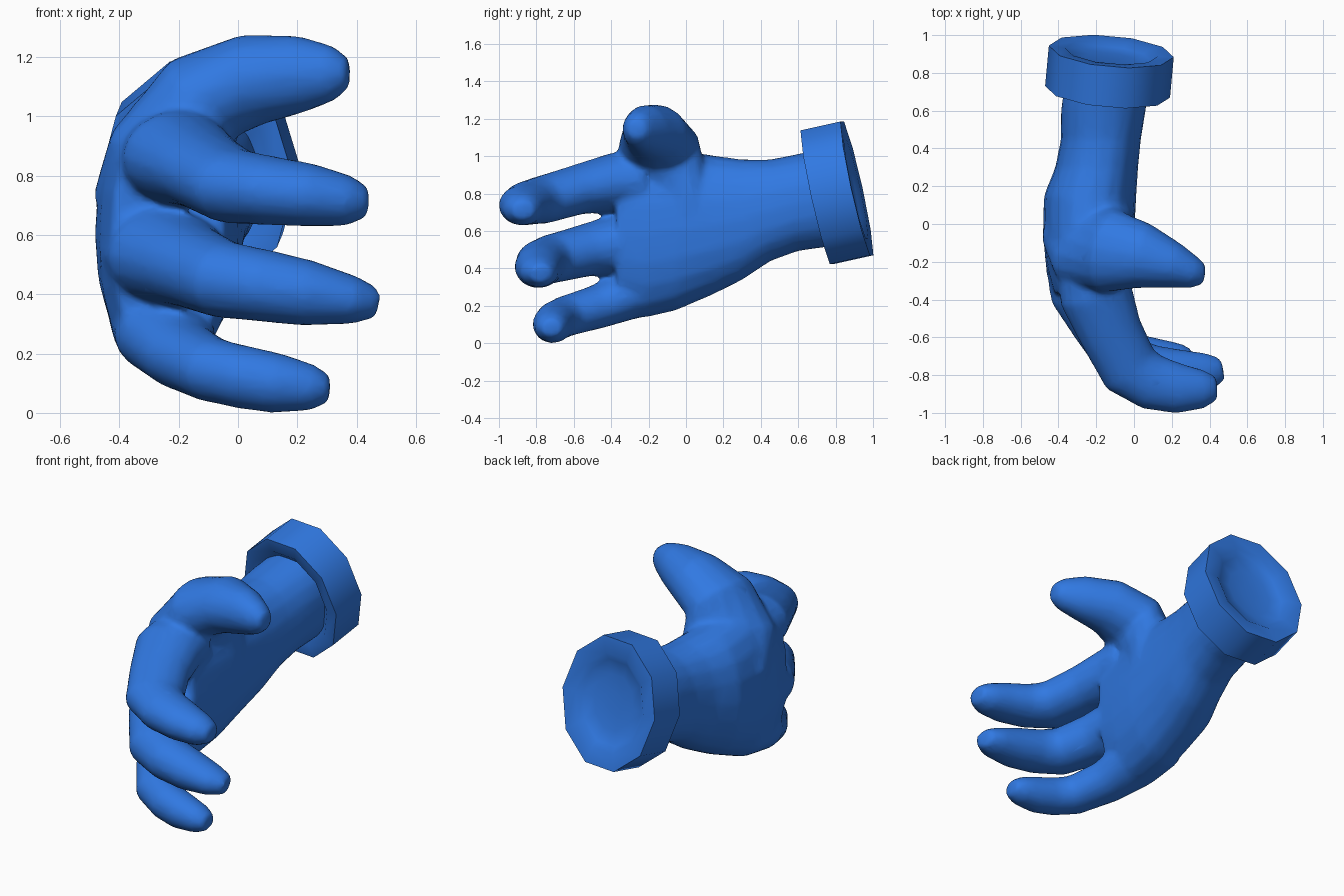
import bpy, bmesh, math
from mathutils import Vector

if "Cube" in bpy.data.objects:
    bpy.data.objects.remove(bpy.data.objects["Cube"])

blue = bpy.data.materials.new("blue")
blue.diffuse_color = (0.03, 0.19, 0.76, 1)
blue.use_nodes = True
blue.node_tree.nodes["Principled BSDF"].inputs["Base Color"].default_value = blue.diffuse_color


def power(v, e):
    return math.copysign(abs(v) ** e, v)


def ring(bm, c, u, v, ru, rv, n, e=1.0):
    out = []
    for i in range(n):
        a = 2 * math.pi * i / n
        out.append(bm.verts.new(c + u * ru * power(math.cos(a), e) + v * rv * power(math.sin(a), e)))
    return out


def loft(bm, rings):
    n = len(rings[0])
    faces = [bm.faces.new(rings[0]), bm.faces.new(rings[-1])]
    for a, b in zip(rings, rings[1:]):
        for i in range(n):
            j = (i + 1) % n
            faces.append(bm.faces.new((a[i], a[j], b[j], b[i])))
    bmesh.ops.recalc_face_normals(bm, faces=faces)


def digit(bm, stations):
    # stations: x, y, z, sideways radius, height radius
    pts = [Vector(s[:3]) for s in stations]
    rings = []
    for i, s in enumerate(stations):
        t = (pts[min(i + 1, len(pts) - 1)] - pts[max(i - 1, 0)]).normalized()
        v = (Vector((0, 0, 1)) - t * t.z).normalized()
        rings.append(ring(bm, pts[i], t.cross(v), v, s[3] * 1.03, s[4] * 1.03, 16))
    loft(bm, rings)


def make_object(name, bm):
    me = bpy.data.meshes.new(name)
    bm.to_mesh(me)
    bm.free()
    ob = bpy.data.objects.new(name, me)
    bpy.context.collection.objects.link(ob)
    me.materials.append(blue)
    return ob


def shade(ob, angle):
    bpy.ops.object.select_all(action='DESELECT')
    ob.select_set(True)
    bpy.context.view_layer.objects.active = ob
    bpy.ops.object.shade_smooth_by_angle(angle=math.radians(angle))


# Wrist and palm: y, min x, max x, min z, max z
bm = bmesh.new()
palm = [(0.78, -.36, .08, .52, 1.05), (0.60, -.385, .06, .495, 1.01),
        (0.45, -.385, .035, .44, .98), (0.30, -.415, .02, .34, .98),
        (0.15, -.475, .01, .265, 1.0), (-.05, -.48, .0, .18, 1.03),
        (-.22, -.465, -.02, .14, 1.03), (-.37, -.425, -.04, .19, 1.0)]
loft(bm, [ring(bm, Vector(((a + b) / 2, y, (c + d) / 2)), Vector((1, 0, 0)), Vector((0, 0, 1)),
               (b - a) / 2 * 1.01, (d - c) / 2 * 1.01, 20, 0.88) for y, a, b, c, d in palm])

# Index, middle and little finger
digit(bm, [(-.21, -.23, .87, .185, .15), (-.20, -.38, .86, .19, .155), (-.12, -.58, .82, .165, .13),
           (-.02, -.77, .765, .16, .125), (.10, -.84, .75, .145, .115), (.24, -.872, .735, .13, .105),
           (.37, -.875, .715, .10, .085), (.44, -.87, .71, .06, .05)])
digit(bm, [(-.26, -.20, .53, .205, .15), (-.24, -.36, .53, .20, .16), (-.16, -.54, .495, .16, .137),
           (-.05, -.72, .45, .145, .128), (.08, -.775, .43, .135, .12), (.23, -.79, .405, .125, .11),
           (.39, -.785, .38, .10, .08), (.47, -.77, .37, .06, .05)])
digit(bm, [(-.26, -.10, .31, .17, .14), (-.25, -.30, .265, .165, .135), (-.19, -.47, .195, .135, .115),
           (-.09, -.64, .145, .12, .107), (.02, -.695, .12, .11, .105), (.13, -.715, .10, .105, .10),
           (.25, -.72, .085, .085, .077), (.31, -.72, .08, .055, .045)])

# Thumb, starting in the ball of the palm
digit(bm, [(-.24, -.02, .72, .25, .16), (-.215, -.11, .90, .255, .165), (-.12, -.145, 1.06, .215, .165),
           (.05, -.17, 1.125, .17, .152), (.21, -.22, 1.142, .12, .128), (.32, -.26, 1.145, .082, .092),
           (.375, -.27, 1.145, .05, .05)])

# Fuse the parts into one soft skin
hand = make_object("hand", bm)
m = hand.modifiers.new("fuse", 'REMESH')
m.mode = 'VOXEL'
m.voxel_size = 0.016
m = hand.modifiers.new("soften", 'SMOOTH')
m.factor = 0.5
m.iterations = 12
m = hand.modifiers.new("simplify", 'DECIMATE')
m.ratio = 0.2
dg = bpy.context.evaluated_depsgraph_get()
skin = bpy.data.meshes.new_from_object(hand.evaluated_get(dg))
hand.modifiers.clear()
hand.data = skin
shade(hand, 60)

# Ten-sided cuff with a shallow dished open end: distance along axis, radius scale
bm = bmesh.new()
axis = Vector((.09, .97, .215)).normalized()
up = (Vector((0, 0, 1)) - axis * axis.z).normalized()
side = axis.cross(up)
base = Vector((-.14, .7, .78))
profile = [(.05, .62), (0, .80), (0, 1), (.22, 1), (.215, .74), (.19, .64), (.175, .42), (.17, .15)]
loft(bm, [ring(bm, base + axis * d, side, up, .332 * s, .385 * s, 10) for d, s in profile])
cuff = make_object("cuff", bm)
shade(cuff, 42)
